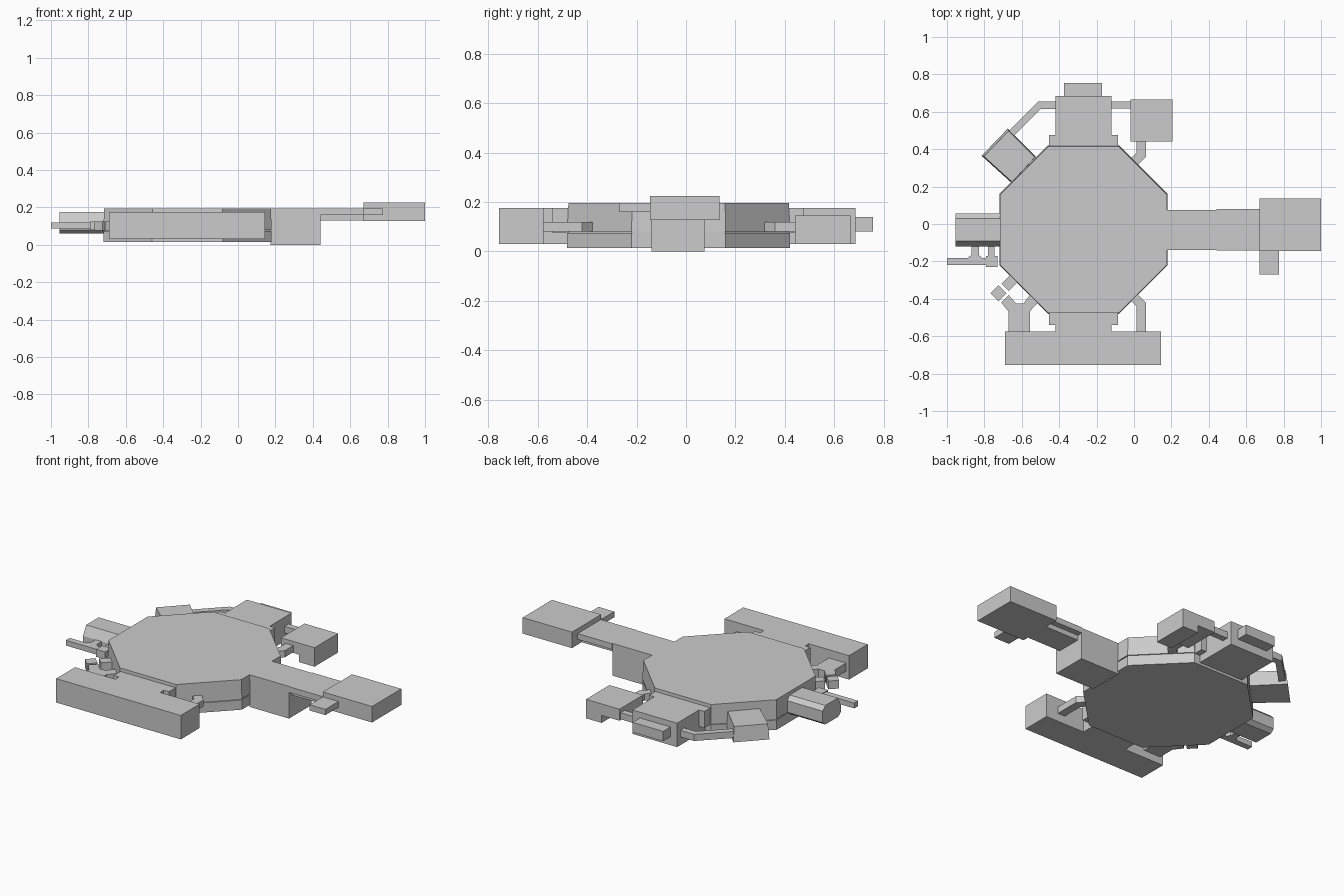
import bpy
from math import radians
from mathutils import Vector

if "Cube" in bpy.data.objects:
    bpy.data.objects.remove(bpy.data.objects["Cube"])


def prism(name, pts, z0, z1, inset=1.0, centre=(0, 0)):
    """Extrude a plan outline from z0 to z1; inset scales the top about centre."""
    n = len(pts)
    cx, cy = centre
    v = [(x, y, z0) for x, y in pts]
    v += [(cx + (x - cx) * inset, cy + (y - cy) * inset, z1) for x, y in pts]
    f = [tuple(reversed(range(n))), tuple(range(n, 2 * n))]
    f += [(i, (i + 1) % n, (i + 1) % n + n, i + n) for i in range(n)]
    me = bpy.data.meshes.new(name)
    me.from_pydata(v, [], f)
    ob = bpy.data.objects.new(name, me)
    bpy.context.collection.objects.link(ob)
    return ob


def box(name, x0, x1, y0, y1, z0, z1):
    return prism(name, [(x0, y0), (x1, y0), (x1, y1), (x0, y1)], z0, z1)


def turned_box(name, cx, cy, w, d, z0, z1, angle=45):
    ob = box(name, -w / 2, w / 2, -d / 2, d / 2, z0, z1)
    ob.location = (cx, cy, 0)
    ob.rotation_euler.z = radians(angle)
    return ob


def duct(name, path, w, z0, z1):
    """Rectangular duct with mitred bends following a plan path."""
    p = [Vector(q) for q in path]
    left, right = [], []
    for i, q in enumerate(p):
        dirs = []
        if i > 0:
            dirs.append((q - p[i - 1]).normalized())
        if i < len(p) - 1:
            dirs.append((p[i + 1] - q).normalized())
        t = sum(dirs, Vector((0, 0))).normalized()
        nrm = Vector((-t.y, t.x))
        off = nrm * (w / 2 / t.dot(dirs[0]))
        left.append(tuple(q + off))
        right.append(tuple(q - off))
    return prism(name, right + left[::-1], z0, z1)


# Octagonal main hall: two bands with a thin groove between
C = (-0.27, -0.03)
R, H = 0.45, 0.19


def octagon(d):
    r, h = R - d, H - d * 0.41
    return [(C[0] + x, C[1] + y) for x, y in
            [(-h, -r), (h, -r), (r, -h), (r, h), (h, r), (-h, r), (-r, h), (-r, -h)]]


prism("hall_lower_band", octagon(0), 0.015, 0.074)
prism("hall_groove", octagon(0.006), 0.074, 0.08)
prism("hall_upper_band", octagon(0), 0.08, 0.195, 0.99, C)

# East arm
box("east_block", 0.175, 0.44, -0.14, 0.075, 0, 0.195)
box("east_bridge", 0.44, 0.67, -0.143, 0.08, 0.16, 0.195)
box("east_bridge_underside", 0.44, 0.67, -0.11, 0.045, 0.13, 0.16)
box("east_end_room", 0.67, 1.0, -0.145, 0.135, 0.128, 0.225)
box("east_side_pod", 0.67, 0.775, -0.27, -0.145, 0.16, 0.195)

# South wing
box("south_neck", -0.42, -0.12, -0.575, -0.475, 0.03, 0.175)
box("south_wing", -0.69, 0.145, -0.755, -0.575, 0.03, 0.175)

# North wing
box("north_room", -0.42, -0.12, 0.415, 0.685, 0.03, 0.175)
box("north_porch", -0.375, -0.17, 0.685, 0.755, 0.08, 0.14)

# Tabs either side of both necks
for side, x in (("left", -0.455), ("right", -0.12)):
    box("south_tab_" + side, x, x + 0.035, -0.54, -0.475, 0.075, 0.175)
    box("north_tab_" + side, x, x + 0.035, 0.415, 0.475, 0.075, 0.175)

# Bent ducts on the east side of the hall
duct("southeast_duct", [(0.038, -0.58), (0.038, -0.43), (-0.02, -0.372)], 0.05, 0.08, 0.12)
duct("northeast_duct", [(0.038, 0.45), (0.038, 0.37), (-0.02, 0.312)], 0.05, 0.08, 0.12)

# North-east pod
box("northeast_pod_outer", 0.1, 0.205, 0.44, 0.665, 0.03, 0.145)
box("northeast_pod_inner", -0.02, 0.1, 0.44, 0.665, 0.075, 0.145)
box("northeast_link", -0.12, -0.02, 0.617, 0.655, 0.08, 0.12)

# North-west pod, tapered toward its roof, with its duct
prism("northwest_pod", [(-0.815, 0.365), (-0.655, 0.22), (-0.59, 0.29), (-0.525, 0.36),
                        (-0.675, 0.51)], 0.06, 0.15, 0.94, (-0.6, 0.3))
duct("northwest_duct", [(-0.41, 0.635), (-0.505, 0.635), (-0.68, 0.46)], 0.038, 0.08, 0.12)

# West pod: chamfered bar running along x
prof = [(-0.12, 0.08), (-0.095, 0.06), (0.03, 0.06), (0.055, 0.08),
        (0.055, 0.15), (0.03, 0.175), (-0.09, 0.175), (-0.12, 0.12)]
pod = prism("west_pod", [(y, z) for y, z in prof], -0.955, -0.71)
for vert in pod.data.vertices:
    y, z, x = vert.co
    vert.co = (x, y, z)

# West side walkway and box
box("west_walkway", -1.0, -0.79, -0.22, -0.183, 0.088, 0.12)
prism("west_walkway_stem", [(-0.89, -0.183), (-0.81, -0.183), (-0.83, -0.165), (-0.83, -0.11),
                            (-0.87, -0.11), (-0.87, -0.165)], 0.088, 0.12)
box("west_small_box", -0.79, -0.73, -0.23, -0.17, 0.08, 0.125)
box("west_small_stem", -0.78, -0.745, -0.17, -0.11, 0.088, 0.12)

# South-west forked passage and two turned boxes
prism("southwest_fork", [(-0.67, -0.58), (-0.555, -0.58), (-0.555, -0.465), (-0.505, -0.41),
                         (-0.55, -0.37), (-0.59, -0.425), (-0.63, -0.425), (-0.67, -0.38),
                         (-0.71, -0.42), (-0.67, -0.47)], 0.075, 0.125)
turned_box("southwest_box_outer", -0.725, -0.37, 0.06, 0.06, 0.075, 0.125)
turned_box("southwest_box_inner", -0.66, -0.31, 0.055, 0.08, 0.075, 0.125, -45)
